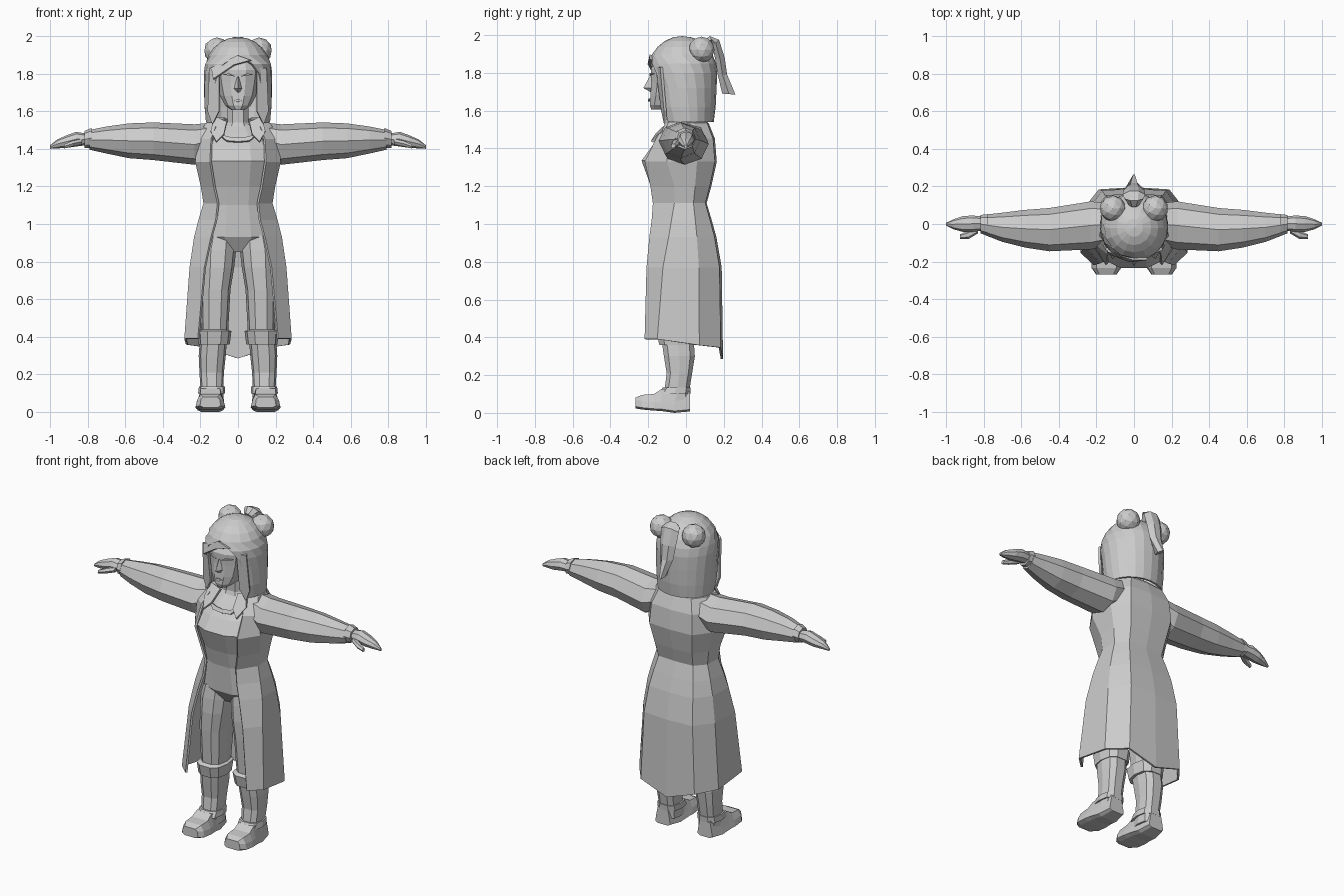
import bpy, bmesh, math
from mathutils import Vector

grey = bpy.data.materials.new("plain_grey")
grey.diffuse_color = (0.6, 0.6, 0.6, 1)


def finish(name, bm, mirror=False, thick=0):
    bmesh.ops.remove_doubles(bm, verts=bm.verts, dist=0.0005)
    bmesh.ops.recalc_face_normals(bm, faces=bm.faces)
    me = bpy.data.meshes.new(name)
    bm.to_mesh(me)
    bm.free()
    me.materials.append(grey)
    ob = bpy.data.objects.new(name, me)
    bpy.context.collection.objects.link(ob)
    if mirror:
        ob.modifiers.new("mirror", 'MIRROR')
    if thick:
        s = ob.modifiers.new("thickness", 'SOLIDIFY')
        s.thickness, s.offset = thick, 0
    return ob


def loft(name, rings, closed=True, mirror=False, thick=0):
    """Skin equal-length point rings; closed rings are capped."""
    bm = bmesh.new()
    vs = [[bm.verts.new(p) for p in r] for r in rings]
    n = len(rings[0])
    for a, b in zip(vs, vs[1:]):
        for i in range(n if closed else n - 1):
            j = (i + 1) % n
            bm.faces.new((a[i], a[j], b[j], b[i]))
    if closed:
        bm.faces.new(vs[0])
        bm.faces.new(vs[-1])
    return finish(name, bm, mirror, thick)


def plate(name, pts, mirror=True, thick=0.008):
    bm = bmesh.new()
    bm.faces.new([bm.verts.new(p) for p in pts])
    return finish(name, bm, mirror, thick)


def box_ring(z, x, w, f, b, n=10, e=0.75):
    """Rounded-box section: centre x, half width, front y, back y."""
    out = []
    for i in range(n):
        t = 2 * math.pi * (i + 0.5) / n - math.pi / 2
        c, s = math.cos(t), math.sin(t)
        out.append((x + math.copysign(abs(c) ** e, c) * w,
                    (f + b) / 2 + math.copysign(abs(s) ** e, s) * (b - f) / 2, z))
    return out


def limb_ring(x, f, b, low, top, n=8):
    return [(x, (f + b) / 2 + math.cos(t) * (b - f) / 2, (low + top) / 2 + math.sin(t) * (top - low) / 2)
            for t in (2 * math.pi * i / n for i in range(n))]


# shirt and hips
loft("shirt", [box_ring(z, 0, w, f, b, 12) for z, w, f, b in (
    (.85, .1, -.1, .09), (.93, .195, -.155, .13), (1.1, .155, -.165, .085),
    (1.2, .165, -.19, .11), (1.335, .19, -.24, .14), (1.41, .18, -.185, .13),
    (1.48, .14, -.12, .1), (1.53, .09, -.07, .07))])


def coat_row(z, edge, front, corner, w, back, drop=0):
    """Half section from the front edge, around the side, to the back centre."""
    return [(edge, front, z), (w, corner, z), (w * .97, back * .36, z - drop * .3),
            (w * .66, back * .94, z - drop * .42), (0, back, z - drop)]


# long open coat
loft("coat", [coat_row(*a) for a in (
    (.39, .21, -.215, -.15, .28, .19, .105), (.77, .175, -.205, -.12, .252, .183),
    (.93, .14, -.19, -.09, .228, .155), (1.02, .115, -.178, -.075, .205, .13),
    (1.11, .105, -.172, -.06, .178, .103), (1.2, .125, -.185, -.06, .192, .128),
    (1.33, .145, -.215, -.1, .222, .157), (1.45, .14, -.155, -.1, .21, .147),
    (1.53, .11, -.1, -.05, .17, .115), (1.56, .07, -.07, -.03, .1, .085))],
    closed=False, mirror=True, thick=0.012)

# collar flaps and scooped neckline
plate("lapel", [(.125, -.09, 1.57), (.145, -.12, 1.49), (.115, -.18, 1.435),
                (.075, -.155, 1.475), (.06, -.085, 1.54)], thick=0.015)
plate("neckline", [(0, -.165, 1.435), (.06, -.16, 1.44), (.1, -.14, 1.475),
                   (.045, -.15, 1.46), (0, -.152, 1.455)], thick=0.015)

# sleeves, wrist bands, hands and thumbs
loft("sleeve", [limb_ring(*a) for a in (
    (.13, -.11, .11, 1.36, 1.54), (.23, -.135, .12, 1.315, 1.53), (.45, -.145, .085, 1.34, 1.54),
    (.58, -.125, .075, 1.35, 1.535), (.7, -.095, .06, 1.375, 1.518), (.79, -.06, .05, 1.395, 1.5))], mirror=True)
loft("wrist_band", [limb_ring(*a) for a in (
    (.78, -.062, .052, 1.405, 1.51), (.815, -.05, .048, 1.405, 1.495))], mirror=True)
loft("hand", [limb_ring(*a) for a in (
    (.8, -.035, .04, 1.42, 1.48), (.86, -.042, .045, 1.412, 1.49), (.91, -.042, .042, 1.405, 1.472),
    (.96, -.028, .025, 1.402, 1.45), (1, -.008, .006, 1.4, 1.418))], mirror=True)
loft("thumb", [limb_ring(*a, n=6) for a in (
    (.83, -.05, -.01, 1.42, 1.455), (.88, -.08, -.035, 1.41, 1.445), (.925, -.08, -.055, 1.4, 1.425))],
    mirror=True)

# trousers, knee cuffs and boots
loft("trouser_leg", [box_ring(*a) for a in (
    (.38, .125, .07, -.13, .045), (.65, .12, .08, -.15, .07),
    (.77, .11, .09, -.155, .1), (.86, .105, .095, -.15, .125), (.94, .095, .085, -.14, .12))], mirror=True)
loft("knee_cuff", [box_ring(*a) for a in (
    (.36, .127, .083, -.145, .05), (.43, .125, .09, -.16, .06), (.44, .127, .068, -.14, .045))], mirror=True)
loft("boot_shaft", [box_ring(*a) for a in (
    (.05, .14, .065, -.13, .02), (.13, .139, .061, -.115, .022), (.21, .14, .065, -.105, .035),
    (.3, .137, .072, -.12, .05), (.37, .132, .072, -.13, .045))], mirror=True)
loft("boot_ankle_band", [box_ring(*a) for a in (
    (.1, .14, .072, -.15, .026), (.135, .139, .069, -.125, .028))], mirror=True)
# foot sections from heel to toe
foot = []
for y, w, top, low in ((.022, .052, .11, .008), (-.06, .068, .13, 0), (-.13, .075, .125, .01),
                       (-.17, .08, .1, .012), (-.235, .078, .095, .018), (-.268, .055, .08, .024)):
    half = [(w * .68, low), (w, low + .01), (w * .9, low + .045), (w * .68, top)]
    foot.append([(.147 + u, y, z) for u, z in half] + [(.147 - u, y, z) for u, z in reversed(half)])
loft("foot", foot, mirror=True)

# neck and head
loft("neck", [box_ring(z, 0, w, f, b, 8) for z, w, f, b in (
    (1.46, .1, -.11, .07), (1.54, .06, -.075, .055), (1.66, .06, -.08, .06))])
loft("head", [box_ring(z, 0, w, f, b, 12, .8) for z, w, f, b in (
    (1.605, .035, -.185, -.06), (1.63, .07, -.195, .03), (1.68, .098, -.192, .08),
    (1.75, .115, -.188, .11), (1.82, .125, -.19, .12), (1.9, .1, -.14, .1))])
# nose wedge
loft("nose", [[(-w, -.18, z), (w, -.18, z), (0, y, z)] for z, w, y in (
    (1.7, .012, -.19), (1.72, .024, -.226), (1.785, .006, -.19))])
plate("eyebrow", [(.02, -.192, 1.785), (.05, -.188, 1.8), (.085, -.168, 1.795), (.05, -.188, 1.79)])
plate("lips", [(0, -.195, 1.665), (.028, -.191, 1.66), (0, -.197, 1.648)])

# hair: a shell that opens around the face and closes into a dome
levels = [(1.54, 50, .165, -.14, .14), (1.62, 48, .172, -.165, .15),
          (1.72, 44, .175, -.175, .155), (1.8, 38, .175, -.19, .158)]
for k in range(1, 7):
    a = math.radians(15 * k)
    c = math.cos(a)
    levels.append((1.8 + .188 * math.sin(a), 26 if k == 1 else 0, .175 * c, -.02 - .178 * c, -.02 + .178 * c))
hair = []
for z, opening, rx, f, b in levels:
    ts = [math.radians(opening + (360 - 2 * opening) * i / 16) for i in range(17)]
    hair.append([(rx * math.sin(t), (f + b) / 2 - math.cos(t) * (b - f) / 2, z) for t in ts])
bm_hair = loft("hair", hair, closed=False, thick=0.014)
# swept fringe and face-framing strands
plate("fringe", [(-.13, -.155, 1.77), (-.02, -.196, 1.845), (.07, -.185, 1.87),
                 (0, -.185, 1.895), (-.14, -.14, 1.83)], mirror=False, thick=0.016)
plate("front_strand", [(.1, -.155, 1.83), (.15, -.13, 1.83), (.16, -.11, 1.6),
                       (.135, -.11, 1.53), (.1, -.125, 1.6)], thick=0.014)

# hair buns
for side, s in (("left", 1), ("right", -1)):
    bm = bmesh.new()
    bmesh.ops.create_icosphere(bm, subdivisions=2, radius=0.07)
    bmesh.ops.translate(bm, verts=bm.verts, vec=Vector((s * .112, .082, 1.922)))
    finish(side + "_bun", bm)

# ponytail: rising from the crown, then falling to a pointed blade
tail = []
for y, z, w, dy, dz in ((.09, 1.965, .025, .015, -.03), (.125, 1.995, .05, .018, -.035),
                        (.175, 1.975, .06, -.035, -.035), (.205, 1.88, .055, -.05, -.01),
                        (.218, 1.79, .045, -.05, 0), (.262, 1.685, .012, -.07, .005)):
    tail.append([(u * w, y + dy * k, z + dz * k) for u, k in (
        (-1, .5), (-.4, 0), (.4, 0), (1, .5), (.4, 1), (-.4, 1))])
loft("ponytail", tail)
